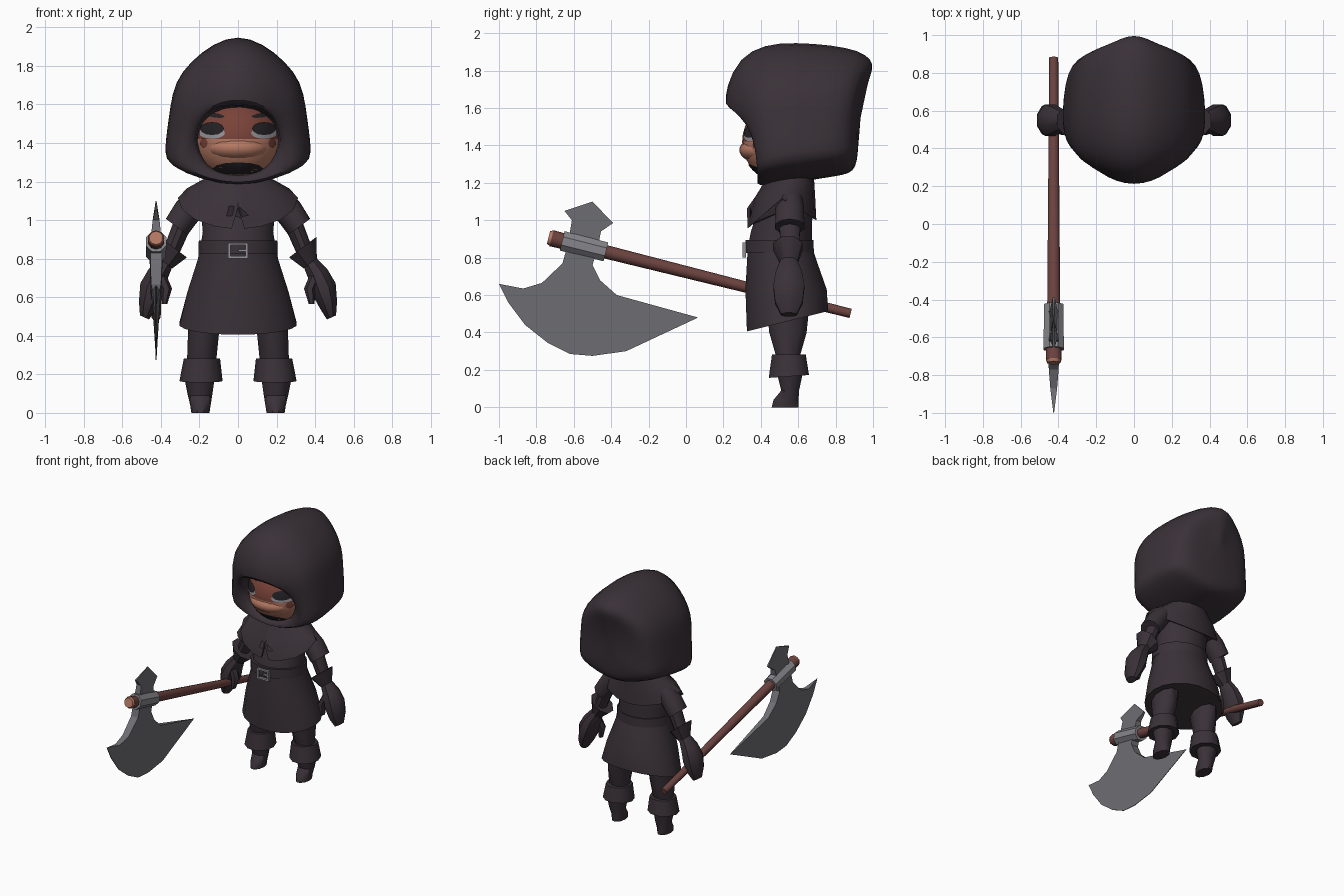
import bpy, bmesh, math
from mathutils import Vector

if "Cube" in bpy.data.objects:
    bpy.data.objects.remove(bpy.data.objects["Cube"])


def mat(name, r, g, b):
    m = bpy.data.materials.new(name)
    m.diffuse_color = (r, g, b, 1)
    m.use_nodes = True
    m.node_tree.nodes["Principled BSDF"].inputs["Base Color"].default_value = m.diffuse_color
    return m


CLOTH = mat("dark cloth", .042, .031, .039)
SKIN = mat("light skin", .46, .19, .125)
BROW = mat("dark skin", .19, .055, .04)
BLACK = mat("black", .018, .015, .018)
WOOD = mat("handle wood", .15, .056, .05)
BLADE = mat("blade steel", .16, .16, .175)
STEEL = mat("collar steel", .24, .24, .26)
PALE = mat("pale grey", .30, .29, .31)


def finish(name, bm, mats, angle=40, mirror=False, subsurf=0):
    bmesh.ops.recalc_face_normals(bm, faces=bm.faces)
    me = bpy.data.meshes.new(name)
    bm.to_mesh(me)
    bm.free()
    for m in mats:
        me.materials.append(m)
    ob = bpy.data.objects.new(name, me)
    bpy.context.collection.objects.link(ob)
    bpy.ops.object.select_all(action='DESELECT')
    ob.select_set(True)
    bpy.context.view_layer.objects.active = ob
    bpy.ops.object.shade_smooth_by_angle(angle=math.radians(angle))
    if mirror:
        ob.modifiers.new("mirror", 'MIRROR').use_clip = False
    if subsurf:
        s = ob.modifiers.new("smooth", 'SUBSURF')
        s.levels = s.render_levels = subsurf
    return ob


def loft(name, rings, m, **kw):
    """Skin a list of equal point rings and cap both ends."""
    bm = bmesh.new()
    vs = [[bm.verts.new(p) for p in r] for r in rings]
    n = len(vs[0])
    for a, b in zip(vs, vs[1:]):
        for i in range(n):
            j = (i + 1) % n
            bm.faces.new((a[i], a[j], b[j], b[i]))
    bm.faces.new(vs[0])
    bm.faces.new(vs[-1])
    return finish(name, bm, [m], **kw)


def tube(name, sections, m, d=(0, 0, 1), u=(0, 1, 0), n=10, tilt=0, **kw):
    """Sections are (x, y, z, half width, half depth) with one axis direction d."""
    u = Vector(u)
    v = Vector(d).normalized().cross(u)
    rings = []
    for k, (x, y, z, rw, rd) in enumerate(sections):
        t = tilt if k == len(sections) - 1 else 0
        ring = []
        for i in range(n):
            a = 2 * math.pi * (i + .5) / n
            p = Vector((x, y, z)) + u * rd * math.cos(a) + v * rw * math.sin(a)
            p.z += t * math.cos(a)
            ring.append(p)
        rings.append(ring)
    return loft(name, rings, m, **kw)


# Hood: tilted rings lofted from the face opening to the pointed back
OPEN = [(0, 1), (.4, .98), (.75, .88), (.9, .74), (.98, .6), (1, .47),
        (.93, .32), (.75, .12), (.42, .03), (0, 0)]
OUTER = [(0, 1), (.33, .945), (.65, .82), (.86, .68), (.92, .52), (.965, .35),
         (1, .21), (.95, .14), (.53, .05), (0, 0)]


def hood_ring(shape, yt, yb, zt, zb, w, p):
    half = [(x * w, yb + (yt - yb) * t ** p, zb + (zt - zb) * t) for x, t in shape]
    return half + [(-x, y, z) for x, y, z in half[-2:0:-1]]


hood = [hood_ring(OPEN, .50, .50, 1.60, 1.23, .22, 1),
        hood_ring(OPEN, .24, .41, 1.595, 1.235, .215, 3),
        hood_ring(OPEN, .205, .395, 1.61, 1.22, .225, 3),
        hood_ring(OUTER, .205, .37, 1.72, 1.185, .29, 2.6),
        hood_ring(OUTER, .28, .42, 1.885, 1.17, .35, 1.8),
        hood_ring(OUTER, .42, .50, 1.955, 1.175, .38, 1),
        hood_ring(OUTER, .58, .60, 1.965, 1.19, .385, 1),
        hood_ring(OUTER, .78, .74, 1.95, 1.215, .37, 1),
        hood_ring(OUTER, .93, .84, 1.92, 1.23, .335, 2),
        hood_ring(OUTER, 1.0, .895, 1.87, 1.25, .27, 4),
        hood_ring(OUTER, 1.01, .915, 1.82, 1.31, .17, 5),
        hood_ring(OUTER, .97, .92, 1.74, 1.38, .07, 3)]
loft("hood", hood, CLOTH, angle=70, subsurf=1)


# Head inside the hood, darker above the eye line
def ball(name, c, r, mats, rule=None):
    bm = bmesh.new()
    bmesh.ops.create_uvsphere(bm, u_segments=24, v_segments=16, radius=1)
    for v in bm.verts:
        v.co = Vector(c) + Vector((v.co.x * r[0], v.co.y * r[1], v.co.z * r[2]))
    for f in bm.faces:
        f.material_index = int(bool(rule and rule(f.calc_center_median())))
    finish(name, bm, mats)


ball("head", (0, .52, 1.42), (.23, .22, .22), [SKIN, BROW], lambda p: p.z > 1.43)
ball("muzzle", (0, .42, 1.375), (.165, .135, .075), [SKIN])


def face_plate(name, cx, cz, rx, rz, m, slope=0, lift=.005, mirror=True):
    """Oval plate laid on the head surface."""
    bm = bmesh.new()

    def put(s, a):
        x = cx + rx * s * math.cos(a)
        z = cz + rz * s * math.sin(a) + slope * (x - cx)
        q = 1 - (x / .23) ** 2 - ((z - 1.42) / .22) ** 2
        return bm.verts.new((x, .52 - .22 * math.sqrt(max(q, .01)) - lift, z))
    n = 12
    c = put(0, 0)
    rows = [[put(s, 2 * math.pi * i / n) for i in range(n)] for s in (.5, 1)]
    for i in range(n):
        j = (i + 1) % n
        bm.faces.new((c, rows[0][j], rows[0][i]))
        bm.faces.new((rows[0][i], rows[0][j], rows[1][j], rows[1][i]))
    finish(name, bm, [m], mirror=mirror)


face_plate("eyelid", .135, 1.452, .068, .03, PALE, lift=.004)
face_plate("eye", .135, 1.475, .062, .034, BLACK, lift=.008)
face_plate("eyebrow", .125, 1.545, .055, .012, BLACK, slope=.15)
face_plate("cheek_mark", .178, 1.40, .02, .025, BROW)
face_plate("beard", 0, 1.268, .13, .032, BLACK, mirror=False)

# Torso, skirt and belt
tube("torso", [(0, .5, .84, .2, .175), (0, .51, .94, .185, .165),
               (0, .54, 1.1, .2, .14), (0, .55, 1.24, .13, .11)], CLOTH, n=20)
tube("skirt", [(0, .5, .87, .2, .172), (0, .51, .80, .21, .185),
               (0, .535, .63, .265, .22), (0, .543, .46, .308, .22)],
     CLOTH, n=20, tilt=.055)
tube("belt", [(0, .5, .825, .208, .186), (0, .5, .895, .206, .184)], CLOTH, n=20)

# Belt buckle from five bars
bm = bmesh.new()
for x, z, w, h in [(-.045, .842, .012, .08), (.045, .842, .012, .08),
                   (0, .876, .1, .012), (0, .808, .1, .012), (.022, .842, .04, .01)]:
    made = bmesh.ops.create_cube(bm, size=1)["verts"]
    for v in made:
        v.co = Vector((x + v.co.x * w, .311 + v.co.y * .018, z + v.co.z * h))
finish("buckle", bm, [PALE])

# Shoulder cape with a hem that dips at front and back and a front slit
half = [6, 22, 45, 67, 90, 113, 135, 158, 180]
degs = [0] + half + [360 - a for a in half[-2::-1]]
cape = []
for k, (rx, rf, cy, z0, dip) in enumerate([(.14, .12, .56, 1.28, 0), (.175, .13, .555, 1.215, 0),
                                           (.265, .16, .53, 1.165, .04), (.312, .185, .512, 1.115, .16),
                                           (.295, .17, .512, 1.12, .155)]):
    ring = []
    for d in degs:
        a = math.radians(d)
        c = math.cos(a)
        z = z0 - dip * abs(c) * (1 if c > 0 else .72)
        if d == 0 and k > 2:
            z += .11
        ring.append((rx * math.sin(a), cy - rf * c, z))
    cape.append(ring)
loft("shoulder_cape", cape, CLOTH)

# Arms, cuffs and mittens, mirrored
AD = (.6, 0, -.8)
tube("sleeve", [(.19, .555, 1.13, .06, .07), (.26, .555, 1.05, .075, .08),
                (.318, .555, .965, .07, .082)], CLOTH, AD, mirror=True)
tube("forearm", [(.28, .555, 1.0, .05, .06), (.37, .555, .78, .042, .048)],
     CLOTH, AD, mirror=True)
tube("cuff", [(.336, .545, .86, .096, .085), (.375, .55, .775, .046, .05)],
     CLOTH, AD, n=8, mirror=True)
tube("mitten", [(.37, .55, .79, .042, .046), (.415, .55, .72, .06, .075),
                (.445, .55, .645, .073, .09), (.47, .55, .56, .052, .08),
                (.485, .55, .495, .028, .045)], CLOTH, (.4, 0, -.9), n=8, mirror=True)
tube("thumb", [(.40, .51, .71, .03, .03), (.372, .50, .645, .03, .032),
               (.382, .495, .565, .015, .02)], CLOTH, (0, 0, -1), n=6, mirror=True)

# Legs and boots, mirrored
tube("leg", [(.17, .545, .54, .09, .12), (.18, .545, .40, .08, .105),
             (.19, .545, .25, .075, .06)], CLOTH, mirror=True)
tube("boot_cuff", [(.187, .55, .282, .094, .095), (.192, .55, .165, .112, .113)],
     CLOTH, mirror=True, tilt=.008)
tube("boot", [(.2, .555, .2, .082, .077), (.197, .557, .09, .063, .05),
              (.195, .535, .04, .053, .07), (.195, .53, 0, .047, .076)],
     CLOTH, mirror=True)

# Axe handle along a sloped line, with end cap and collar
AX = -.425
head, tail = Vector((AX, -.735, .908)), Vector((AX, .88, .502))
axis = (head - tail).normalized()


def axe_part(name, cuts, m, n=10):
    secs = [(*(tail.lerp(head, t)), r, r) for t, r in cuts]
    tube(name, secs, m, axis, (1, 0, 0), n=n)


axe_part("axe_handle", [(0, .025), (.8, .036), (.99, .044)], WOOD)
axe_part("axe_handle_end", [(.988, .043), (1, .036)], SKIN)
axe_part("axe_collar", [(.81, .056), (.955, .058)], STEEL, 8)

# Axe blade outline as (y, z, half thickness), thin along the cutting edges
edge = [(-.65, 1.05, .006), (-.50, 1.10, .002), (-.39, .985, .006), (-.455, .94, .02),
        (-.47, .86, .03), (-.50, .76, .03), (-.46, .68, .028), (-.37, .60, .022),
        (.065, .48, .002), (-.32, .30, .002), (-.50, .275, .002), (-.62, .285, .002),
        (-.74, .345, .002), (-.86, .44, .002), (-.95, .56, .002), (-1.0, .66, .002),
        (-.87, .635, .018), (-.77, .665, .026), (-.66, .77, .03), (-.63, .88, .03),
        (-.61, 1.0, .018)]
loft("axe_blade", [[(AX + s * t, y, z) for y, z, t in edge] for s in (-1, 1)], BLADE, angle=20)
